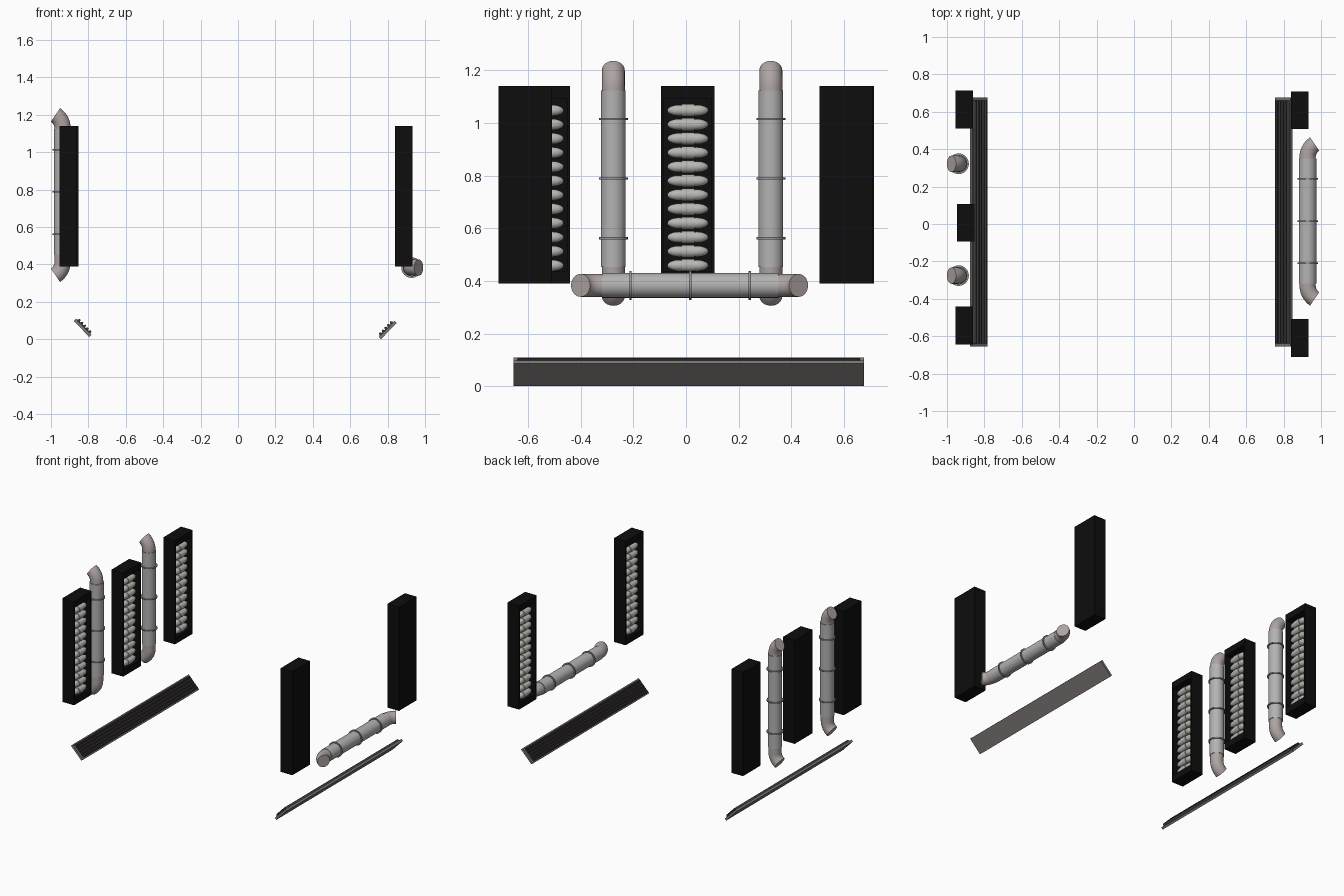
import bpy, bmesh, math
from mathutils import Matrix, Vector

if "Cube" in bpy.data.objects:
    bpy.data.objects.remove(bpy.data.objects["Cube"])


def material(name, r, g, b):
    m = bpy.data.materials.new(name)
    m.diffuse_color = (r, g, b, 1)
    m.use_nodes = True
    m.node_tree.nodes["Principled BSDF"].inputs["Base Color"].default_value = m.diffuse_color
    return m


BLACK = material("black", 0.004, 0.004, 0.004)
PIPE = material("pipe_grey", 0.45, 0.45, 0.45)
ELBOW = material("elbow_grey", 0.42, 0.37, 0.36)
RING = material("ring_grey", 0.3, 0.3, 0.3)
BULB = material("bulb_grey", 0.48, 0.48, 0.45)
TRAY = material("tray_grey", 0.2, 0.185, 0.18)
FIN = material("fin_dark", 0.05, 0.042, 0.042)


def finish(bm, name, mat, matrix=None, smooth=False):
    if matrix is not None:
        bm.transform(matrix)
    bmesh.ops.recalc_face_normals(bm, faces=bm.faces)
    me = bpy.data.meshes.new(name)
    bm.to_mesh(me)
    bm.free()
    me.materials.append(mat)
    ob = bpy.data.objects.new(name, me)
    bpy.context.collection.objects.link(ob)
    if smooth:
        bpy.ops.object.select_all(action='DESELECT')
        ob.select_set(True)
        bpy.context.view_layer.objects.active = ob
        bpy.ops.object.shade_smooth_by_angle(angle=math.radians(40))
    return ob


def tube(bm, stations, n=32):
    """Capped tube through (x, z, tilt, radius) stations; tilt leans z towards -x."""
    rings = []
    for x, z, t, r in stations:
        side = Vector((math.cos(t), 0, math.sin(t)))
        rings.append([bm.verts.new(Vector((x, 0, z)) + r * (
            side * math.cos(a) + Vector((0, 1, 0)) * math.sin(a)))
            for a in (2 * math.pi * i / n for i in range(n))])
    for a, b in zip(rings, rings[1:]):
        for i in range(n):
            bm.faces.new((a[i], a[(i + 1) % n], b[(i + 1) % n], b[i]))
    bm.faces.new(rings[0])
    bm.faces.new(rings[-1])


def pipe(name, matrix, low_extra):
    # straight body
    bm = bmesh.new()
    tube(bm, [(0, -0.335, 0, 0.047), (0, 0.335, 0, 0.047)])
    finish(bm, name + "_body", PIPE, matrix, True)
    # three clamp rings
    bm = bmesh.new()
    for z in (-0.226, 0, 0.226):
        tube(bm, [(0, z - 0.004, 0, 0.055), (0, z + 0.004, 0, 0.055)])
    finish(bm, name + "_rings", RING, matrix, True)
    # bent end at each end
    R, turn, steps = 0.086, math.radians(56), 8
    for end, sign, extra in (("upper", 1, 0.005), ("lower", -1, low_extra)):
        st = [(0, 0.30, 0, 0.0435)]
        for i in range(steps + 1):
            t = turn * i / steps
            st.append((-R * (1 - math.cos(t)), 0.335 + extra + R * math.sin(t), t, 0.0435))
        bm = bmesh.new()
        tube(bm, st)
        finish(bm, f"{name}_{end}_elbow", ELBOW,
               matrix @ Matrix.Diagonal((1, 1, sign, 1)), True)


def lamp_box(name, x_face, y, facing):
    """Box with a recess in its +x face, holding a stack of bulbs; facing mirrors it."""
    M = Matrix.Translation((x_face, y, 0.765)) @ Matrix.Rotation(0 if facing > 0 else math.pi, 4, 'Z')
    depth = 0.093
    bm = bmesh.new()
    bmesh.ops.create_cube(bm, size=1, matrix=Matrix.Translation((-depth / 2, 0, 0))
                          @ Matrix.Diagonal((depth, 0.202, 0.75, 1)))
    front = [f for f in bm.faces if f.normal.x > 0.9]
    bmesh.ops.inset_region(bm, faces=front, thickness=0.016)
    for v in front[0].verts:
        v.co.z = math.copysign(0.328, v.co.z)
    back = bmesh.ops.extrude_discrete_faces(bm, faces=front)["faces"]
    for v in back[0].verts:
        v.co.x -= 0.055
    finish(bm, name + "_case", BLACK, M)
    # stacked sockets with an outward bulb on each side
    bm, sockets = bmesh.new(), bmesh.new()
    for i in range(12):
        z = (i - 5.5) * 0.0535 - 0.012
        bmesh.ops.create_cone(sockets, cap_ends=True, segments=16, radius1=0.024, radius2=0.024,
                              depth=0.05, matrix=Matrix.Translation((-0.03, 0, z))
                              @ Matrix.Rotation(math.pi / 2, 4, 'X'))
        for s in (-1, 1):
            bmesh.ops.create_uvsphere(bm, u_segments=12, v_segments=10, radius=1,
                                      matrix=Matrix.Translation((-0.03, s * 0.034, z))
                                      @ Matrix.Diagonal((0.021, 0.044, 0.021, 1)))
    finish(bm, name + "_bulbs", BULB, M, True)
    finish(sockets, name + "_sockets", BULB, M, True)


def prism(profile, y0, y1):
    """Extrude an (x, z) profile along y."""
    bm = bmesh.new()
    f = bm.faces.new([bm.verts.new((x, y0, z)) for x, z in profile])
    new = bmesh.ops.extrude_face_region(bm, geom=[f])["geom"]
    bmesh.ops.translate(bm, vec=(0, y1 - y0, 0), verts=[v for v in new if isinstance(v, bmesh.types.BMVert)])
    return bm


def tray(name, x, z, side):
    # sloping plate facing the middle, with long saw-tooth fins
    M = Matrix.Translation((x, 0.01, z)) @ Matrix.Rotation(math.radians(-46 * side), 4, 'Y')
    finish(prism([(-0.06, -0.009), (0.06, -0.009), (0.06, 0.007), (-0.06, 0.007)],
                 -0.665, 0.665), name + "_plate", TRAY, M)
    n, half = 5, 0.052
    w = 2 * half / n
    teeth = [(-half, 0.002)]
    for i in range(n):
        u = -half + i * w
        teeth += [(u, 0.009), (u + w * 0.35, 0.021), (u + w * 0.65, 0.021), (u + w * 0.95, 0.009)]
    teeth.append((half, 0.002))
    finish(prism(teeth, -0.65, 0.65), name + "_fins", FIN, M)


# left wall: three lamp boxes and two upright pipes
lamp_box("left_front_lamp", -0.862, -0.542, 1)
lamp_box("left_middle_lamp", -0.853, 0.007, 1)
lamp_box("left_back_lamp", -0.862, 0.612, 1)
for label, y in (("front", -0.276), ("back", 0.322)):
    pipe(f"upright_pipe_{label}", Matrix.Translation((-0.938, y, 0.788)), 0.04)

# right wall: two lamp boxes and one lying pipe
lamp_box("right_front_lamp", 0.84, -0.61, -1)
lamp_box("right_back_lamp", 0.84, 0.608, -1)
lying = Matrix(((-1, 0, 0, 0.928), (0, 0, 1, 0.016), (0, 1, 0, 0.383), (0, 0, 0, 1)))
pipe("lying_pipe", lying, 0.01)

# floor trays
tray("left_tray", -0.83, 0.061, -1)
tray("right_tray", 0.80, 0.05, 1)
